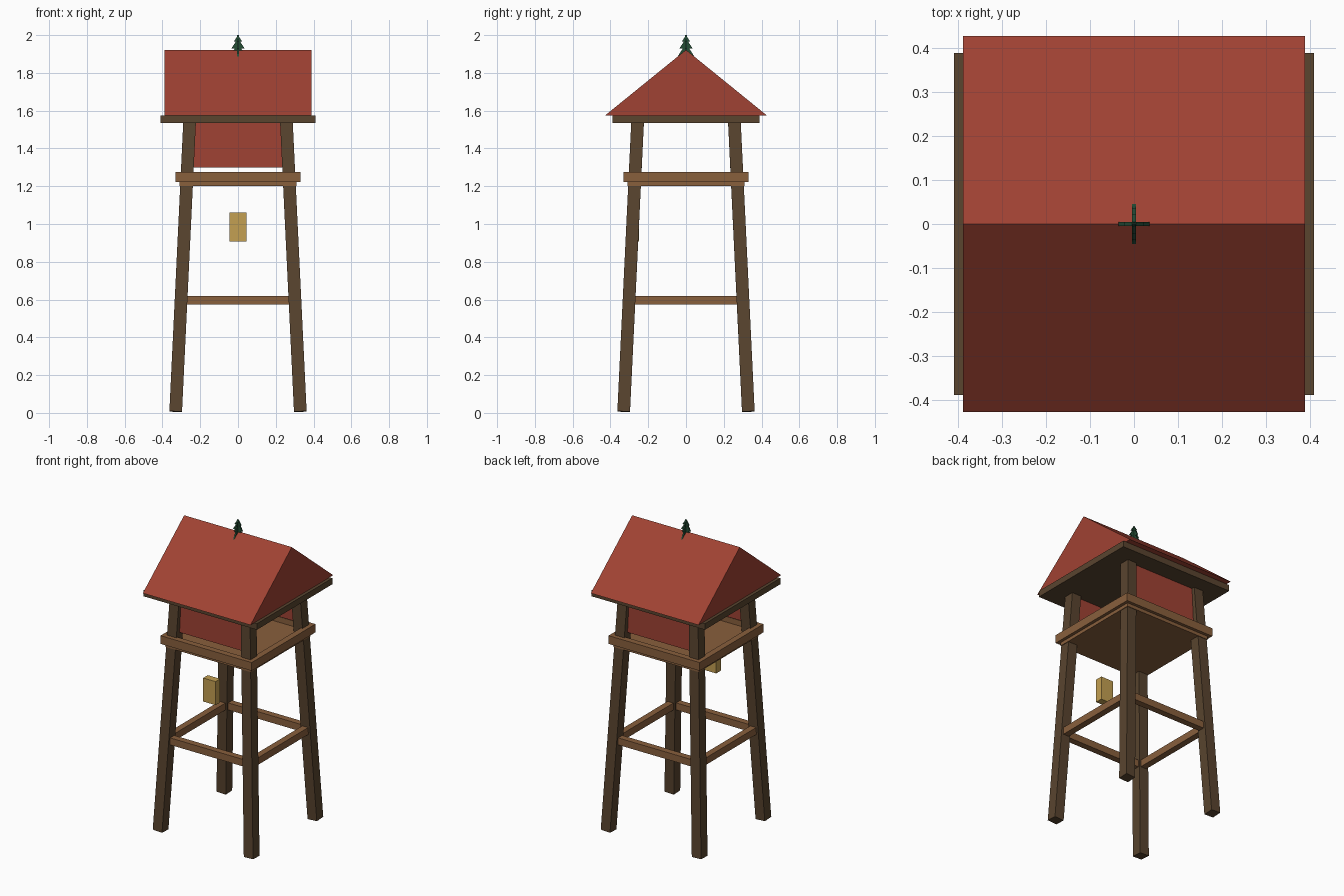
import bpy
import bmesh
from mathutils import Euler, Matrix, Vector

if "Cube" in bpy.data.objects:
    bpy.data.objects.remove(bpy.data.objects["Cube"], do_unlink=True)


def make_material(name, rgb):
    mat = bpy.data.materials.new(name)
    mat.use_nodes = True
    color = (*rgb, 1.0)
    mat.diffuse_color = color
    mat.node_tree.nodes["Principled BSDF"].inputs["Base Color"].default_value = color
    return mat


red = make_material("roof red", (0.35, 0.054, 0.033))
dark_wood = make_material("dark wood", (0.10, 0.058, 0.028))
light_wood = make_material("light wood", (0.25, 0.115, 0.046))
gold = make_material("lantern gold", (0.55, 0.35, 0.085))
green = make_material("tree green", (0.018, 0.075, 0.035))


def finish(name, bm, mat):
    bmesh.ops.recalc_face_normals(bm, faces=bm.faces)
    mesh = bpy.data.meshes.new(name)
    bm.to_mesh(mesh)
    bm.free()
    mesh.materials.append(mat)
    obj = bpy.data.objects.new(name, mesh)
    bpy.context.collection.objects.link(obj)
    return obj


def box(name, center, size, mat, tilt=(0, 0, 0)):
    bm = bmesh.new()
    matrix = Matrix.LocRotScale(Vector(center), Euler(tilt), Vector(size))
    bmesh.ops.create_cube(bm, size=1, matrix=matrix)
    return finish(name, bm, mat)


def prism(name, outline, half, mat, axis):
    """Extrude a (horizontal, z) outline along the x or y axis."""
    bm = bmesh.new()
    place = (lambda h, z, d: (d, h, z)) if axis == "x" else (lambda h, z, d: (h, d, z))
    face = bm.faces.new([bm.verts.new(place(h, z, -half)) for h, z in outline])
    moved = bmesh.ops.extrude_face_region(bm, geom=[face])["geom"]
    bmesh.ops.translate(bm, vec=place(0, 0, 2 * half),
                        verts=[v for v in moved if isinstance(v, bmesh.types.BMVert)])
    return finish(name, bm, mat)


def square_frame(name, offset, length, z, thick, height, mat):
    """Four beams around the tower."""
    for side, s in (("front", -1), ("back", 1)):
        box(f"{side}_{name}", (0, s * offset, z), (length, thick, height), mat)
    inner = 2 * offset - thick
    for side, s in (("right", -1), ("left", 1)):
        box(f"{side}_{name}", (s * offset, 0, z), (thick, inner, height), mat)


# Four legs leaning inward
lean = 0.048
for side, sx in (("right", -1), ("left", 1)):
    for end, sy in (("front", -1), ("back", 1)):
        box(f"{end}_{side}_leg", (sx * 0.293, sy * 0.293, 0.775), (0.067, 0.067, 1.54),
            dark_wood, (sy * lean, -sx * lean, 0))

# Cross braces, platform and its edge beams
square_frame("brace", 0.30, 0.56, 0.597, 0.042, 0.046, light_wood)
box("platform", (0, 0, 1.22), (0.62, 0.62, 0.04), light_wood)
square_frame("rail", 0.31, 0.66, 1.249, 0.04, 0.054, light_wood)

# Cabin panels, front and back only
for side, s in (("front", -1), ("back", 1)):
    box(f"{side}_panel", (0, s * 0.26, 1.42), (0.50, 0.02, 0.24), red)

# Roof base and gabled roof
box("roof_base", (0, 0, 1.555), (0.82, 0.78, 0.04), dark_wood)
prism("roof", [(-0.428, 1.575), (0.428, 1.575), (0, 1.922)], 0.39, red, "x")

# Hanging lantern at the front
box("lantern", (0, -0.272, 0.985), (0.09, 0.048, 0.154), gold)

# Tree ornament from two crossed plates
half_tree = [(0.046, 1.884), (0.017, 1.929), (0.035, 1.929), (0.012, 1.965), (0.023, 1.965)]
tree = half_tree + [(0, 2.0)] + [(-h, z) for h, z in reversed(half_tree)]
for axis in "xy":
    prism(f"tree_plate_{axis}", tree, 0.004, green, axis)
